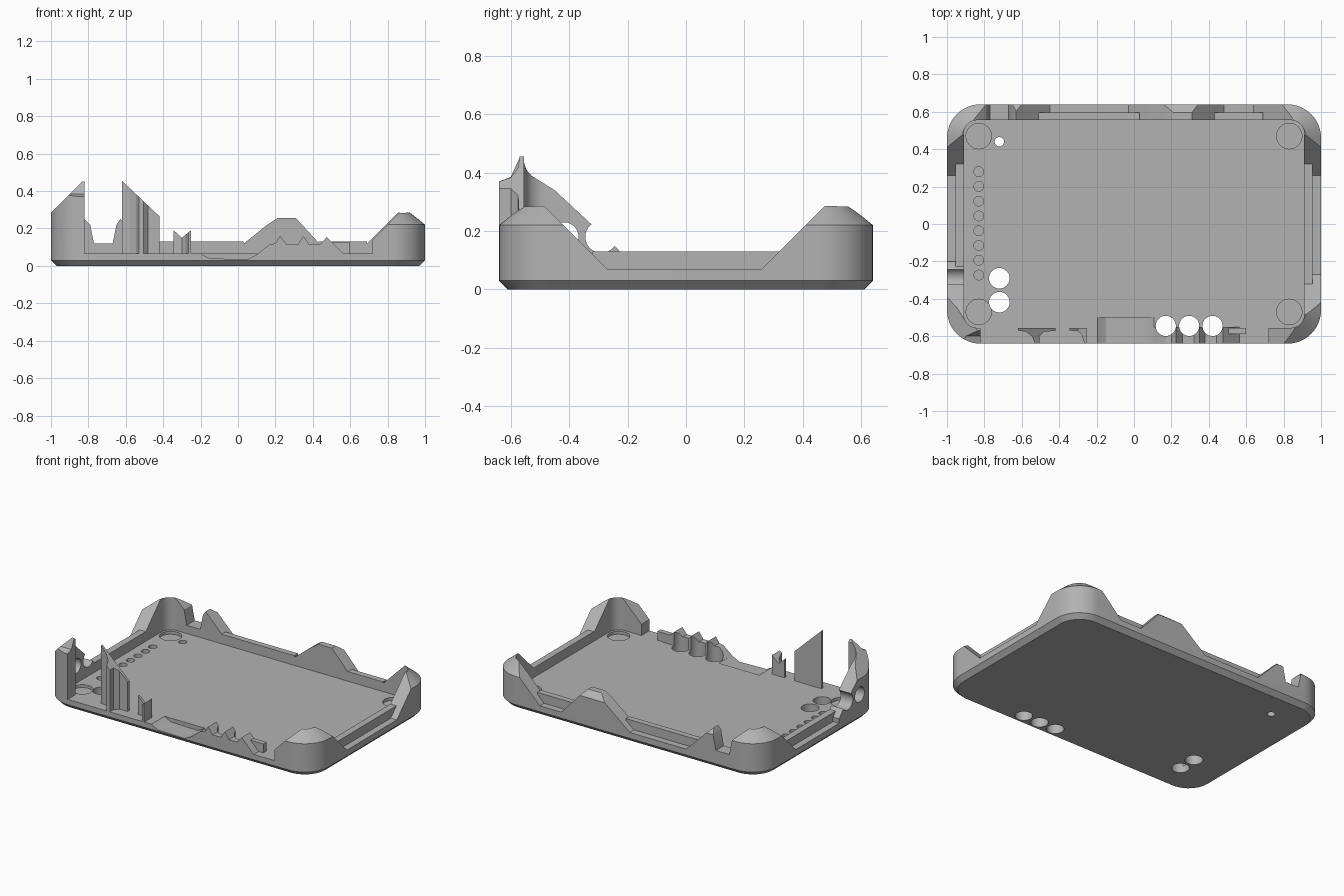
import bpy, bmesh, math
from mathutils import Vector

if "Cube" in bpy.data.objects:
    bpy.data.objects.remove(bpy.data.objects["Cube"])

grey = bpy.data.materials.new("light_grey_plastic")
grey.use_nodes = True
grey.diffuse_color = (0.45, 0.45, 0.45, 1)
grey.node_tree.nodes["Principled BSDF"].inputs["Base Color"].default_value = (0.45, 0.45, 0.45, 1)


def finish(name, bm):
    bmesh.ops.recalc_face_normals(bm, faces=bm.faces)
    mesh = bpy.data.meshes.new(name)
    bm.to_mesh(mesh)
    bm.free()
    mesh.materials.append(grey)
    obj = bpy.data.objects.new(name, mesh)
    bpy.context.collection.objects.link(obj)
    return obj


def prism(name, pts, axis, lo, hi):
    """Extrude a 2D outline along one axis."""
    place = {"x": lambda a, b, c: (c, a, b),
             "y": lambda a, b, c: (a, c, b),
             "z": lambda a, b, c: (a, b, c)}[axis]
    bm = bmesh.new()
    face = bm.faces.new([bm.verts.new(place(a, b, lo)) for a, b in pts])
    ext = bmesh.ops.extrude_face_region(bm, geom=[face])
    move = Vector(place(0, 0, hi - lo))
    bmesh.ops.translate(bm, vec=move, verts=[g for g in ext["geom"] if isinstance(g, bmesh.types.BMVert)])
    return finish(name, bm)


def box(name, x0, x1, y0, y1, z0, z1):
    return prism(name, [(x0, y0), (x1, y0), (x1, y1), (x0, y1)], "z", z0, z1)


def rod(name, a, b, r, axis, lo, hi):
    ring = [(a + r * math.cos(t * math.tau / 32), b + r * math.sin(t * math.tau / 32)) for t in range(32)]
    return prism(name, ring, axis, lo, hi)


def rounded_loft(name, half_x, half_y, radius, levels):
    """Stack rounded rectangles given as (height, inset)."""
    bm = bmesh.new()
    rings = []
    for z, inset in levels:
        r, ring = radius - inset, []
        for q, (sx, sy) in enumerate([(1, 1), (-1, 1), (-1, -1), (1, -1)]):
            for k in range(13):
                t = (q + k / 12) * math.pi / 2
                ring.append(bm.verts.new((sx * (half_x - radius) + r * math.cos(t),
                                          sy * (half_y - radius) + r * math.sin(t), z)))
        rings.append(ring)
    for low, high in zip(rings, rings[1:]):
        for i in range(len(low)):
            j = (i + 1) % len(low)
            bm.faces.new((low[i], low[j], high[j], high[i]))
    bm.faces.new(rings[0])
    bm.faces.new(rings[-1])
    return finish(name, bm)


def cut(obj, *cutters):
    for c in cutters:
        mod = obj.modifiers.new("cut", "BOOLEAN")
        mod.operation, mod.solver, mod.object = "DIFFERENCE", "EXACT", c
        bpy.context.view_layer.objects.active = obj
        bpy.ops.object.modifier_apply(modifier=mod.name)
        bpy.data.objects.remove(c)


FLOOR = 0.065
LEDGE = 0.07
BUTTONS = (0.17, 0.295, 0.42)


def button_holes():
    return [rod("cutter", x, -0.545, 0.054, "z", -0.1, 0.5) for x in BUTTONS]


def cable_dip():
    return prism("cutter", [(-0.25, 0.11), (-0.19, 0.06), (-0.15, 0.04), (0.05, 0.035), (0.1, 0.06),
                            (0.17, 0.12), (0.17, 0.2), (-0.25, 0.2)], "y", -0.7, -0.5)


def cavity():
    return rounded_loft("cutter", 0.91, 0.555, 0.07, [(0, 0), (0.6, 0)])


# Base plate with chamfered underside, holes and screw recesses
base = rounded_loft("base_plate", 1, 0.64, 0.18, [(0, 0.03), (0.03, 0), (FLOOR, 0)])
cut(base, cable_dip(), *button_holes())
for hx, hy, hr in [(-0.72, -0.29, 0.055), (-0.72, -0.418, 0.055), (-0.72, 0.44, 0.025)]:
    cut(base, rod("cutter", hx, hy, hr, "z", -0.1, 0.2))
for sx in (-1, 1):
    for sy in (-1, 1):
        cut(base, rod("cutter", sx * 0.83, sy * 0.47, 0.068, "z", 0.045, 0.2))
for i in range(8):
    cut(base, rod("cutter", -0.83, 0.28 - i * 0.079, 0.026, "z", 0.03, 0.2))

# Rim wall with raised corners and lowered stretches
wall = rounded_loft("rim_wall", 1, 0.64, 0.18, [(FLOOR, 0), (0.22, 0), (0.285, 0.08)])
right_gap = [(-0.27, LEDGE), (0.26, LEDGE), (0.48, 0.29), (0.48, 0.5), (-0.49, 0.5), (-0.49, 0.29)]
left_gap = [(-0.8, 0.05), (0.24, 0.05), (0.26, LEDGE), (0.48, 0.29), (0.48, 0.5), (-0.8, 0.5)]
front_gap = [(-1.1, 0.05), (0.72, 0.05), (0.72, 0.14), (0.87, 0.29), (0.87, 0.5), (-1.1, 0.5)]
back_gap = [(-0.86, 0.5), (-0.86, 0.285), (-0.82, 0.25), (-0.79, 0.22), (-0.77, 0.12), (-0.67, 0.12),
            (-0.65, 0.22), (-0.63, 0.25), (-0.45, LEDGE), (-0.03, LEDGE), (0.15, 0.215), (0.21, 0.255),
            (0.31, 0.255), (0.48, LEDGE), (0.64, LEDGE), (0.86, 0.29), (0.86, 0.5)]
cut(wall, cavity(),
    prism("cutter", right_gap, "x", 0.8, 1.1),
    prism("cutter", left_gap, "x", -1.1, -0.8),
    prism("cutter", front_gap, "y", -0.7, -0.5),
    prism("cutter", back_gap, "y", 0.5, 0.7))

# Low ledge under the left gap
box("left_ledge", -1, -0.91, -0.25, 0.27, 0.06, LEDGE)

# Tall front corner with swept top and two round ports
tall = rounded_loft("tall_corner", 1, 0.64, 0.18, [(FLOOR, 0), (0.46, 0)])
slant = [(-1.1, 0.185), (-0.835, 0.45), (-0.82, 0.45), (-0.82, 0), (1.1, 0), (1.1, 0.6), (-1.1, 0.6)]
sweep = [(-0.7, 0.36), (-0.64, 0.37), (-0.6, 0.385), (-0.57, 0.45), (-0.55, 0.43), (-0.53, 0.39),
         (-0.45, 0.34), (-0.38, 0.275), (-0.31, 0.21), (-0.24, 0.145), (-0.2, 0.1), (-0.2, 0),
         (0.8, 0), (0.8, 0.6), (-0.7, 0.6)]
cut(tall, cavity(),
    prism("cutter", slant, "y", -0.8, 0.8),
    prism("cutter", sweep, "x", -1.1, 1.1),
    rod("cutter", -0.29, 0.18, 0.055, "x", -1.1, -0.8),
    rod("cutter", -0.418, 0.18, 0.05, "x", -1.1, -0.8))

# Locating lips standing inside the lowered stretches
for name, x0, x1, y0, y1 in [("right_lip", 0.91, 0.955, -0.32, 0.33),
                             ("left_lip", -0.955, -0.91, -0.23, 0.33),
                             ("back_lip_long", -0.51, 0.03, 0.555, 0.595),
                             ("back_lip_short", 0.43, 0.69, 0.555, 0.595)]:
    box(name, x0, x1, y0, y1, 0.06, 0.13)

# Front blade: thin plate on a flared stem, with a sloping top
blade = prism("front_blade", [(-0.62, -0.555), (-0.42, -0.555), (-0.42, -0.572), (-0.48, -0.575),
                              (-0.505, -0.6), (-0.505, -0.64), (-0.53, -0.64), (-0.545, -0.6),
                              (-0.58, -0.575), (-0.62, -0.57)], "z", 0.06, 0.46)
cut(blade, prism("cutter", [(-0.7, 0.53), (-0.615, 0.45), (-0.42, 0.265), (-0.3, 0.15), (-0.3, 0.6),
                            (-0.7, 0.6)], "y", -0.7, -0.5))

# Small forked post beside the cable opening
post = prism("small_post", [(-0.345, -0.555), (-0.25, -0.555), (-0.25, -0.64), (-0.265, -0.64),
                            (-0.28, -0.59), (-0.3, -0.573), (-0.345, -0.57)], "z", 0.06, 0.2)
cut(post, prism("cutter", [(-0.36, 0.205), (-0.3, 0.15), (-0.24, 0.2), (-0.24, 0.3), (-0.36, 0.3)],
                "y", -0.7, -0.5))

# Scalloped wall around the three button holes
crest = [(0.1, 0.06), (0.17, 0.115), (0.2, 0.12), (0.225, 0.16), (0.26, 0.115), (0.32, 0.115),
         (0.35, 0.16), (0.38, 0.115), (0.44, 0.115), (0.475, 0.155), (0.53, 0.1), (0.57, 0.06)]
buttons = prism("button_wall", crest, "y", -0.64, -0.55)
cut(buttons, *button_holes())
box("button_wall_end", 0.49, 0.6, -0.588, -0.555, 0.06, 0.125)

# Crisp edges, smooth curves
for obj in bpy.context.collection.objects:
    if obj.type == "MESH" and obj.data.materials and obj.data.materials[0] == grey:
        bpy.ops.object.select_all(action="DESELECT")
        obj.select_set(True)
        bpy.context.view_layer.objects.active = obj
        bpy.ops.object.shade_smooth_by_angle(angle=math.radians(25))
